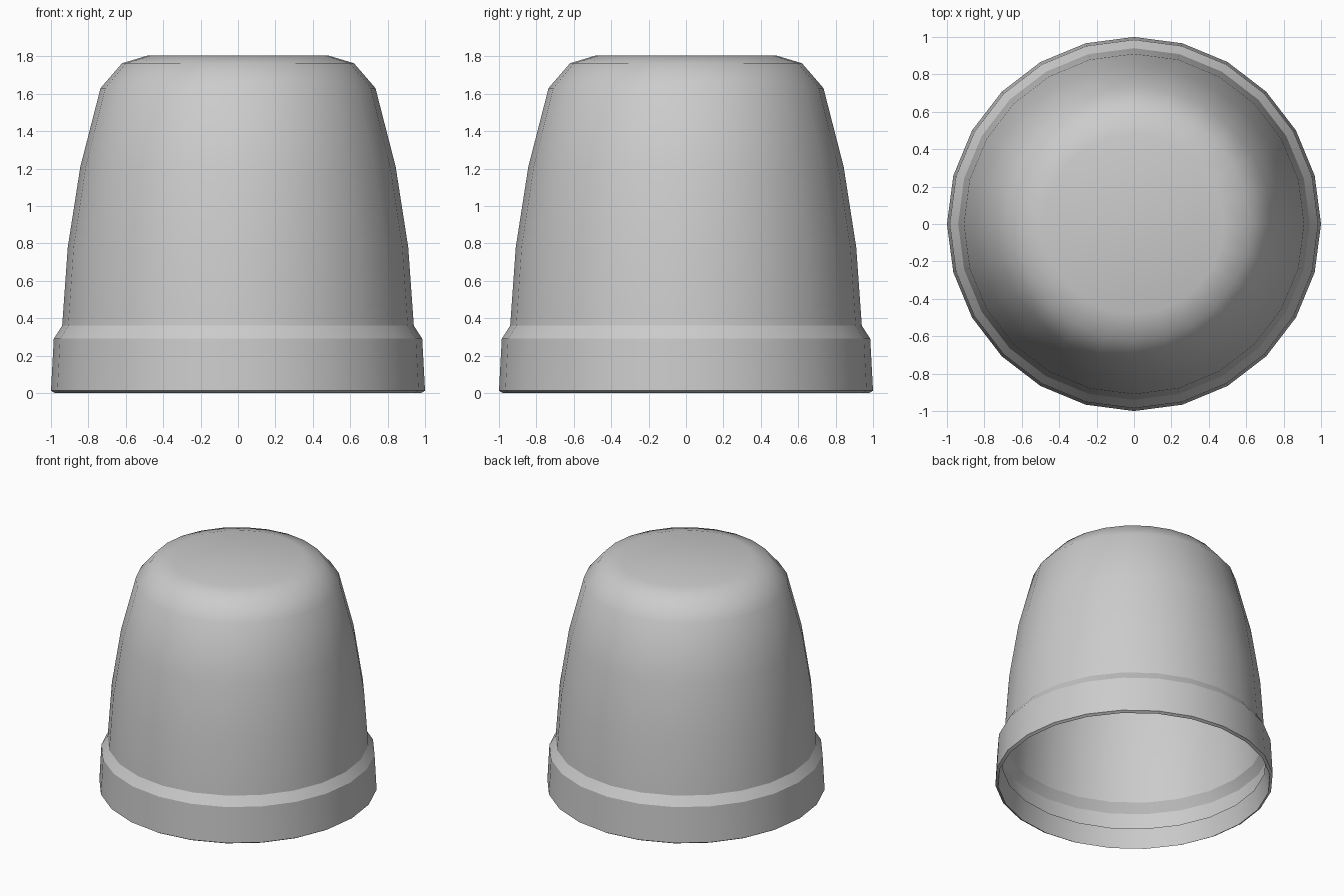
import bpy, bmesh, math

if "Cube" in bpy.data.objects:
    bpy.data.objects.remove(bpy.data.objects["Cube"])

SIDES = 24
# (radius, height, sharp ring) from the folded inner lip, round the rim, up to the crown
PROFILE = [
    (0.95, 0.15, False), (0.98, 0.0, True), (1.0, 0.012, True),
    (0.985, 0.29, True), (0.94, 0.36, True), (0.91, 0.78, False),
    (0.843, 1.21, False), (0.735, 1.63, False), (0.62, 1.763, False),
    (0.48, 1.805, False),
]

bm = bmesh.new()

# Rings of the lathe profile
rings = []
for r, z, sharp in PROFILE:
    rings.append([bm.verts.new((r * math.cos(2 * math.pi * i / SIDES),
                                r * math.sin(2 * math.pi * i / SIDES), z))
                  for i in range(SIDES)])

# Wall faces between neighbouring rings, and the flat crown
for low, high in zip(rings, rings[1:]):
    for i in range(SIDES):
        j = (i + 1) % SIDES
        bm.faces.new((low[i], low[j], high[j], high[i]))
bm.faces.new(rings[-1])

# Smooth shading with crisp edges at the rim and collar
for f in bm.faces:
    f.smooth = True
for ring, (r, z, sharp) in zip(rings, PROFILE):
    if sharp:
        for i in range(SIDES):
            bm.edges.get((ring[i], ring[(i + 1) % SIDES])).smooth = False

mesh = bpy.data.meshes.new("cap_shell")
bm.to_mesh(mesh)
bm.free()
cap = bpy.data.objects.new("cap_shell", mesh)
bpy.context.collection.objects.link(cap)
